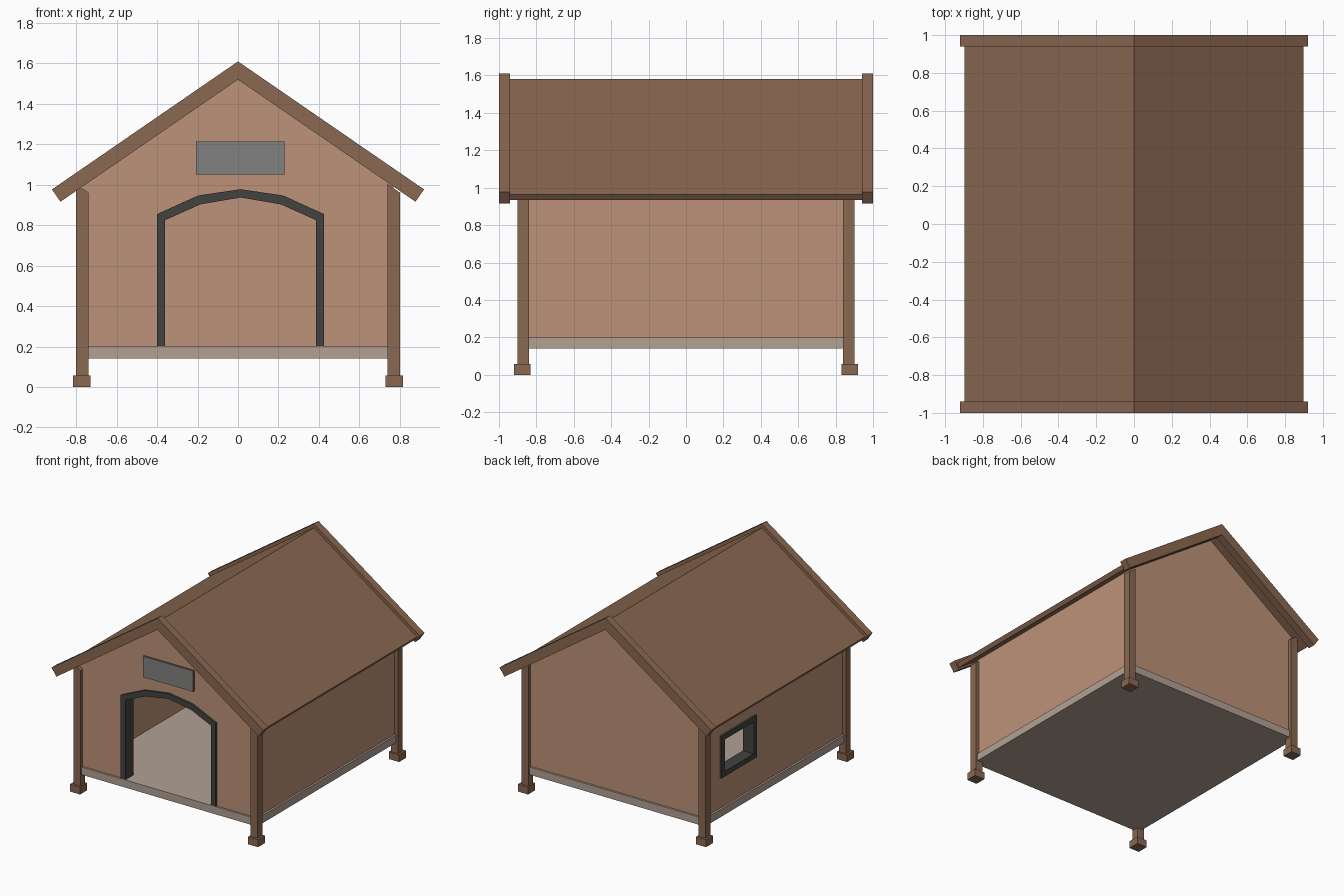
import bpy, bmesh, math

if "Cube" in bpy.data.objects:
    bpy.data.objects.remove(bpy.data.objects["Cube"])


def material(name, rgb):
    m = bpy.data.materials.new(name)
    lin = [((c / 255 + 0.055) / 1.055) ** 2.4 for c in rgb]
    m.diffuse_color = (*lin, 1)
    m.use_nodes = True
    m.node_tree.nodes["Principled BSDF"].inputs["Base Color"].default_value = m.diffuse_color
    return m


WALL = material("tan_wall", (190, 146, 120))
WOOD = material("brown_wood", (138, 104, 81))
FRAME = material("dark_grey", (66, 66, 65))
PLATE = material("mid_grey", (129, 129, 128))
FLOOR = material("pale_floor", (178, 161, 148))


def place(axis, p, t):
    return (p[0], t, p[1]) if axis == 'y' else (t, p[0], p[1])


def finish(bm, name, mat):
    bmesh.ops.recalc_face_normals(bm, faces=bm.faces)
    me = bpy.data.meshes.new(name)
    bm.to_mesh(me)
    bm.free()
    me.materials.append(mat)
    ob = bpy.data.objects.new(name, me)
    bpy.context.collection.objects.link(ob)
    return ob


def prism(name, pts, axis, a, b, mat):
    """Extrude a 2D profile along an axis from a to b."""
    bm = bmesh.new()
    lo, hi = [[bm.verts.new(place(axis, p, t)) for p in pts] for t in (a, b)]
    bm.faces.new(lo)
    bm.faces.new(hi)
    n = len(pts)
    for i in range(n):
        j = (i + 1) % n
        bm.faces.new((lo[i], lo[j], hi[j], hi[i]))
    return finish(bm, name, mat)


def ring(name, outer, inner, axis, a, b, mat):
    """Extruded plate with a hole; both outlines have the same point count."""
    bm = bmesh.new()
    loops = [[bm.verts.new(place(axis, p, t)) for p in pts]
             for pts, t in ((outer, a), (inner, a), (inner, b), (outer, b))]
    n = len(outer)
    for k in range(4):
        u, v = loops[k], loops[(k + 1) % 4]
        for i in range(n):
            j = (i + 1) % n
            bm.faces.new((u[i], u[j], v[j], v[i]))
    return finish(bm, name, mat)


def rect(x0, x1, z0, z1):
    return [(x0, z0), (x1, z0), (x1, z1), (x0, z1)]


def box(name, x0, x1, y0, y1, z0, z1, mat):
    return prism(name, rect(x0, x1, z0, z1), 'y', y0, y1, mat)


SLOPE = 0.688
ANG = math.atan(SLOPE)


def chevron(apex, xe, t):
    """Inverted V profile of thickness t, with square-cut eaves."""
    ze = apex - SLOPE * xe
    xi, zi = xe - t * math.sin(ANG), ze - t * math.cos(ANG)
    return [(0, apex), (xe, ze), (xi, zi), (0, apex - t / math.cos(ANG)),
            (-xi, zi), (-xe, ze)]


# Roof and gable trim boards
prism("roof", chevron(1.58, 0.897, 0.035), 'y', -0.94, 0.94, WOOD)
for label, a, b in (("front", -1.0, -0.94), ("back", 0.94, 1.0)):
    prism(label + "_roof_trim", chevron(1.61, 0.92, 0.074), 'y', a, b, WOOD)

# Floor slab
box("floor", -0.785, 0.785, -0.885, 0.885, 0.14, 0.20, FLOOR)

# Corner posts (slanted tops) and feet
for sx, xl in ((-1, "left"), (1, "right")):
    for sy, yl in ((-1, "front"), (1, "back")):
        x, y = sx * 0.77, sy * 0.87
        prism(f"{yl}_{xl}_post",
              [(x - 0.03, 0.03), (x + 0.03, 0.03), (x + 0.03, 0.962), (x - 0.03, 1.003)],
              'y', y - 0.03, y + 0.03, WOOD)
        x, y = sx * 0.773, sy * 0.875
        box(f"{yl}_{xl}_foot", x - 0.044, x + 0.044, y - 0.044, y + 0.044, 0, 0.057, WOOD)


# Arched doorway outlines, left to right
def arch(w, z_side, w_mid, z_mid, z_top, cx=0.013):
    half = [(-w, 0.2), (-w, z_side), (-w_mid, z_mid)]
    pts = half + [(0, z_top)] + [(-x, z) for x, z in reversed(half)]
    return [(x + cx, z) for x, z in pts]


door_out = arch(0.413, 0.855, 0.21, 0.947, 0.978)
door_mid = arch(0.393, 0.84, 0.203, 0.925, 0.957)
door_in = arch(0.373, 0.825, 0.199, 0.903, 0.937)

# Gable walls
gable = [(0.77, 0.2), (0.77, 1.0), (0, 1.53), (-0.77, 1.0), (-0.77, 0.2)]
prism("front_wall", gable + door_mid, 'y', -0.87, -0.81, WALL)
prism("back_wall", gable, 'y', 0.81, 0.87, WALL)
prism("door_frame", door_out + door_in[::-1], 'y', -0.885, -0.78, FRAME)

# Side walls, the left one with a window opening
box("right_wall", 0.71, 0.77, -0.81, 0.81, 0.2, 1.0, WALL)
ring("left_wall", rect(-0.81, 0.81, 0.2, 1.0), rect(0.26, 0.66, 0.46, 0.75),
     'x', -0.77, -0.71, WALL)
ring("window_frame", rect(0.24, 0.68, 0.44, 0.77), rect(0.28, 0.64, 0.48, 0.73),
     'x', -0.785, -0.69, FRAME)

# Plate above the door, with a thin dark backing
box("plate_backing", -0.207, 0.23, -0.88, -0.865, 1.05, 1.213, FRAME)
box("plate", -0.207, 0.23, -0.886, -0.88, 1.05, 1.213, PLATE)
